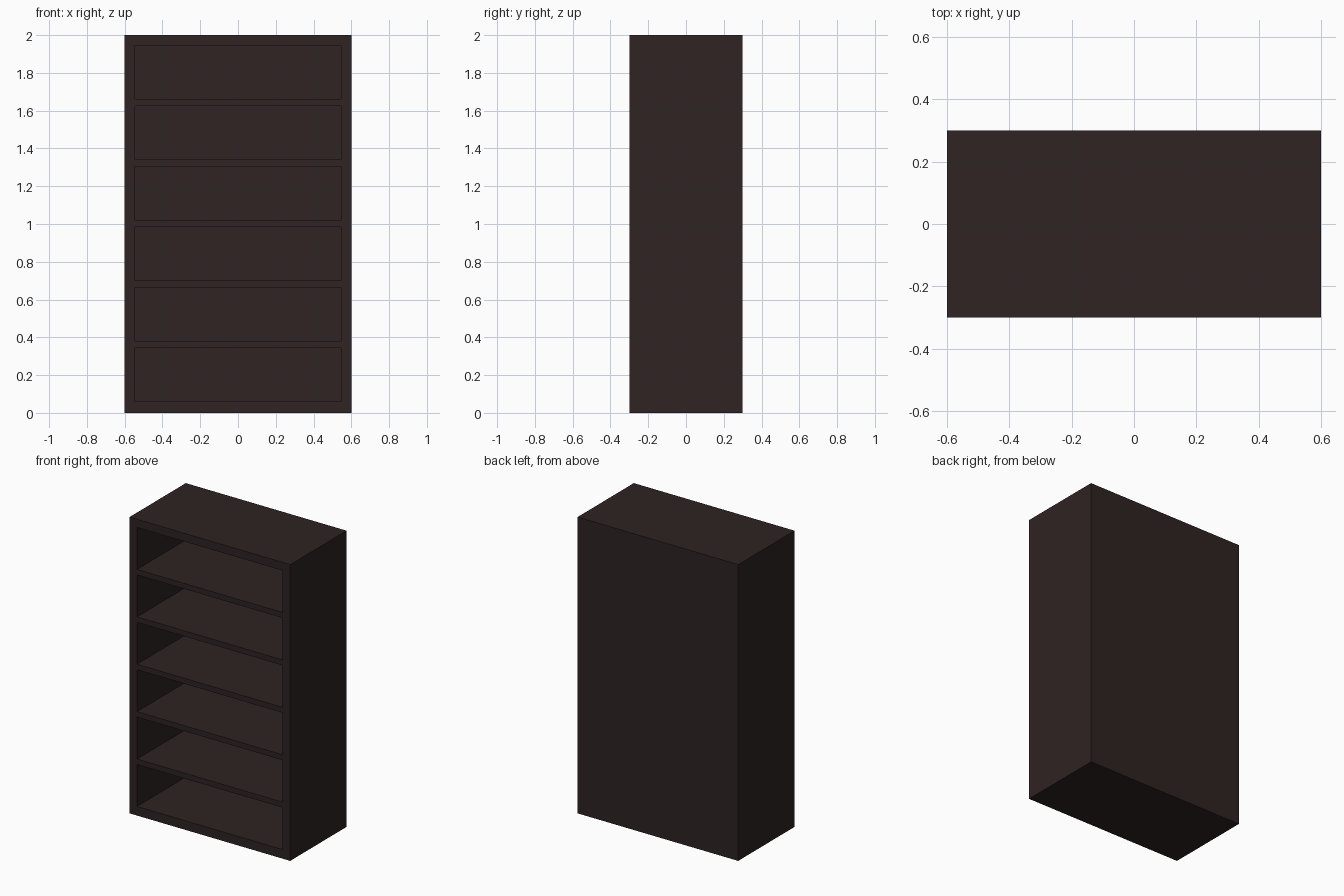
import bpy, bmesh
from mathutils import Vector

if "Cube" in bpy.data.objects:
    bpy.data.objects.remove(bpy.data.objects["Cube"])

W, D, H = 1.2, 0.6, 2.0          # overall size
SIDE, BASE = 0.056, 0.0615       # frame side and plinth thickness
PITCH, OPEN_H = 0.32, 0.283      # bay spacing and clear height
BACK = 0.05                      # back panel thickness
BAYS = 6

# Single dark wood colour
wood = bpy.data.materials.new("dark brown wood")
wood.diffuse_color = (0.0273, 0.0168, 0.0160, 1.0)
wood.use_nodes = True
wood.node_tree.nodes["Principled BSDF"].inputs["Base Color"].default_value = wood.diffuse_color

# Grid lines of the front face
xs = [-W / 2, -W / 2 + SIDE, W / 2 - SIDE, W / 2]
zs = [0.0]
for i in range(BAYS):
    z = BASE + i * PITCH
    zs += [z, z + OPEN_H]
zs.append(H)

# Front face as a grid of cells
bm = bmesh.new()
grid = [[bm.verts.new((x, -D / 2, z)) for x in xs] for z in zs]
bays = []
for r in range(len(zs) - 1):
    for c in range(3):
        f = bm.faces.new((grid[r][c], grid[r][c + 1], grid[r + 1][c + 1], grid[r + 1][c]))
        if c == 1 and r % 2 == 1:
            bays.append(f)

# Carcass: sides, top, bottom and back from the outer border
border = [e for e in bm.edges if e.is_boundary]
ext = bmesh.ops.extrude_edge_only(bm, edges=border)["geom"]
bmesh.ops.translate(bm, vec=Vector((0, D, 0)),
                    verts=[g for g in ext if isinstance(g, bmesh.types.BMVert)])
bmesh.ops.holes_fill(bm, edges=[e for e in bm.edges if e.is_boundary], sides=0)

# Open bays: push the cells back to leave shelves between them
for f in bays:
    new = bmesh.ops.extrude_discrete_faces(bm, faces=[f])["faces"][0]
    bmesh.ops.translate(bm, vec=Vector((0, D - BACK, 0)), verts=new.verts[:])

bmesh.ops.recalc_face_normals(bm, faces=bm.faces[:])
mesh = bpy.data.meshes.new("bookcase")
bm.to_mesh(mesh)
bm.free()
mesh.materials.append(wood)
bookcase = bpy.data.objects.new("bookcase", mesh)
bpy.context.collection.objects.link(bookcase)
